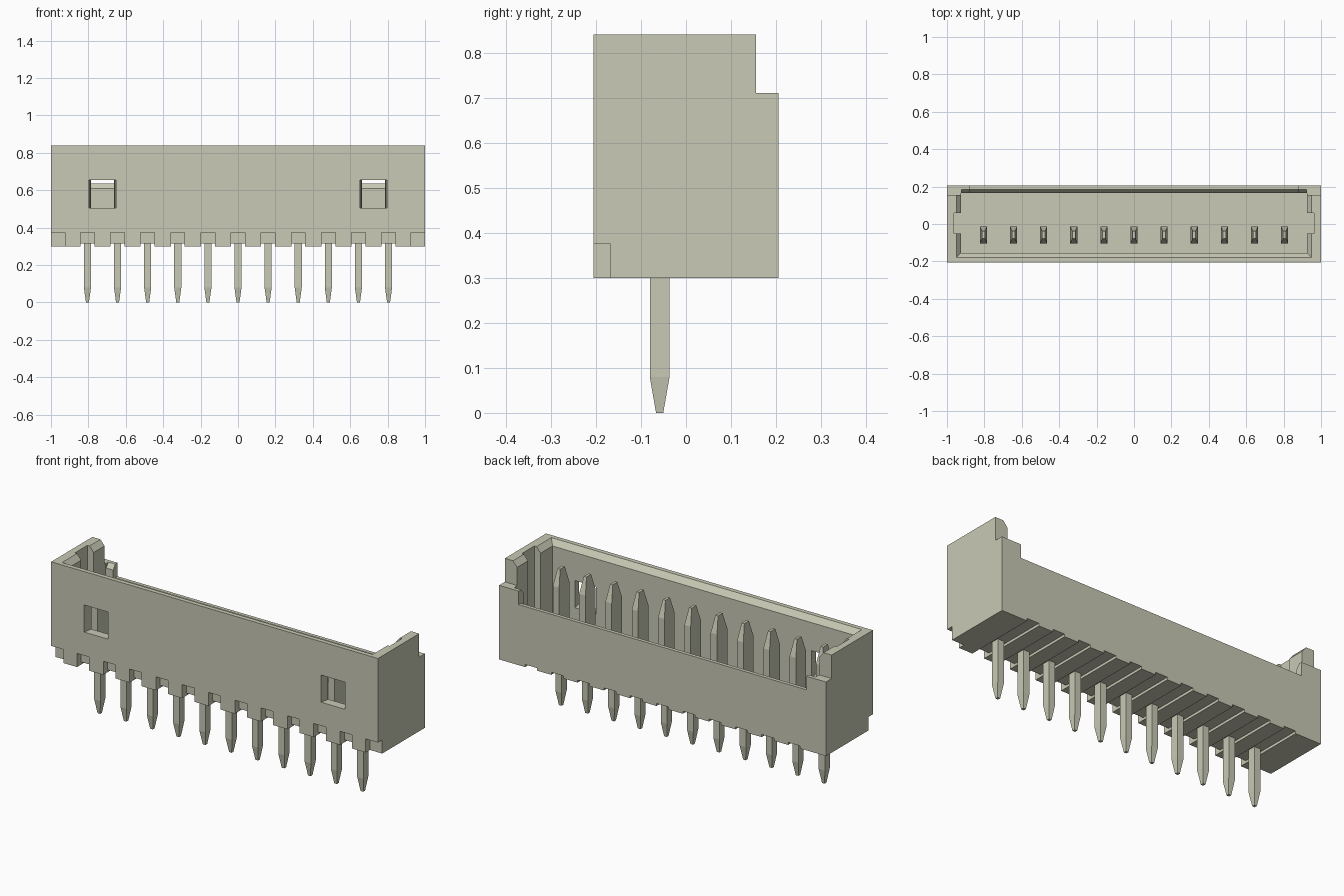
import bpy, bmesh

cube = bpy.data.objects.get("Cube")
if cube:
    bpy.data.objects.remove(cube, do_unlink=True)

plastic = bpy.data.materials.new("warm_grey")
plastic.use_nodes = True
COLOUR = (0.58, 0.585, 0.46, 1)
plastic.diffuse_color = COLOUR
plastic.node_tree.nodes["Principled BSDF"].inputs["Base Color"].default_value = COLOUR


def loft(name, rings):
    """Closed solid through a stack of point rings with equal counts."""
    bm = bmesh.new()
    loops = [[bm.verts.new(p) for p in ring] for ring in rings]
    n = len(loops[0])
    for a, b in zip(loops, loops[1:]):
        for i in range(n):
            j = (i + 1) % n
            bm.faces.new((a[i], a[j], b[j], b[i]))
    bm.faces.new(loops[0][::-1])
    bm.faces.new(loops[-1])
    bmesh.ops.recalc_face_normals(bm, faces=bm.faces)
    mesh = bpy.data.meshes.new(name)
    bm.to_mesh(mesh)
    bm.free()
    mesh.materials.append(plastic)
    obj = bpy.data.objects.new(name, mesh)
    bpy.context.scene.collection.objects.link(obj)
    return obj


def rect(x0, x1, y0, y1, z):
    return [(x0, y0, z), (x1, y0, z), (x1, y1, z), (x0, y1, z)]


def box(name, x0, x1, y0, y1, z0, z1):
    return loft(name, [rect(x0, x1, y0, y1, z0), rect(x0, x1, y0, y1, z1)])


def cut(target, cutter):
    cutter.hide_render = True
    mod = target.modifiers.new("cut", 'BOOLEAN')
    mod.operation = 'DIFFERENCE'
    mod.solver = 'EXACT'
    mod.object = cutter
    bpy.context.view_layer.objects.active = target
    bpy.ops.object.modifier_apply(modifier=mod.name)
    bpy.data.objects.remove(cutter, do_unlink=True)


def bevel_wedge(x0, x1, top):
    """Prism that slopes the inner top edge of the back wall."""
    profile = [(0.161, top - 0.03), (0.193, top + 0.01), (0.161, top + 0.01)]
    return loft("wedge", [[(x, y, z) for y, z in profile] for x in (x0, x1)])


PINS = [i * 0.161 for i in range(-5, 6)]

# Housing shell with its cavity and lead-in chamfer
housing = box("housing", -1, 1, -0.205, 0.205, 0.30, 0.84)
cut(housing, box("cavity", -0.925, 0.925, -0.155, 0.165, 0.42, 0.9))
cut(housing, loft("lead_in", [rect(-0.925, 0.925, -0.155, 0.16, 0.81),
                              rect(-0.967, 0.967, -0.197, 0.16, 0.86)]))

# Lowered back wall
cut(housing, box("back_step", -1.1, 1.1, 0.155, 0.3, 0.71, 0.9))
cut(housing, box("back_opening", -0.88, 0.88, 0.158, 0.3, 0.635, 0.9))
cut(housing, bevel_wedge(-0.88, 0.88, 0.635))

for s in (-1, 1):
    # Guide slots in the end walls and raised shoulder bevels
    a, b = sorted((s * 0.90, s * 0.963))
    cut(housing, box("slot", a, b, -0.05, 0.06, 0.42, 0.9))
    a, b = sorted((s * 0.87, s * 0.922))
    cut(housing, bevel_wedge(a, b, 0.71))
    # Latch windows, narrowing inwards
    c = s * 0.725
    cut(housing, loft("window", [
        [(c - h, y, 0.505), (c + h, y, 0.505), (c + h, y, 0.655), (c - h, y, 0.655)]
        for y, h in ((-0.215, 0.0745), (-0.145, 0.0625))]))
    # Front corner reliefs
    a, b = sorted((s * 0.925, s * 1.1))
    cut(housing, box("corner", a, b, -0.3, -0.168, 0.2, 0.375))

# Underside grooves and front notches at each pin
for x in PINS:
    cut(housing, box("groove", x - 0.037, x + 0.037, -0.3, 0.3, 0.2, 0.314))
    cut(housing, box("notch", x - 0.037, x + 0.037, -0.3, -0.168, 0.2, 0.375))

# Pins: tapered tail below, wide blade with pointed top inside
SECTIONS = [(0, 0.008, 0.008), (0.08, 0.019, 0.022), (0.36, 0.019, 0.022),
            (0.37, 0.019, 0.045), (0.67, 0.019, 0.045), (0.76, 0.008, 0.02)]
for i, x in enumerate(PINS):
    loft(f"pin_{i + 1}", [rect(x - hx, x + hx, -0.0585 - hy, -0.0585 + hy, z)
                          for z, hx, hy in SECTIONS])
